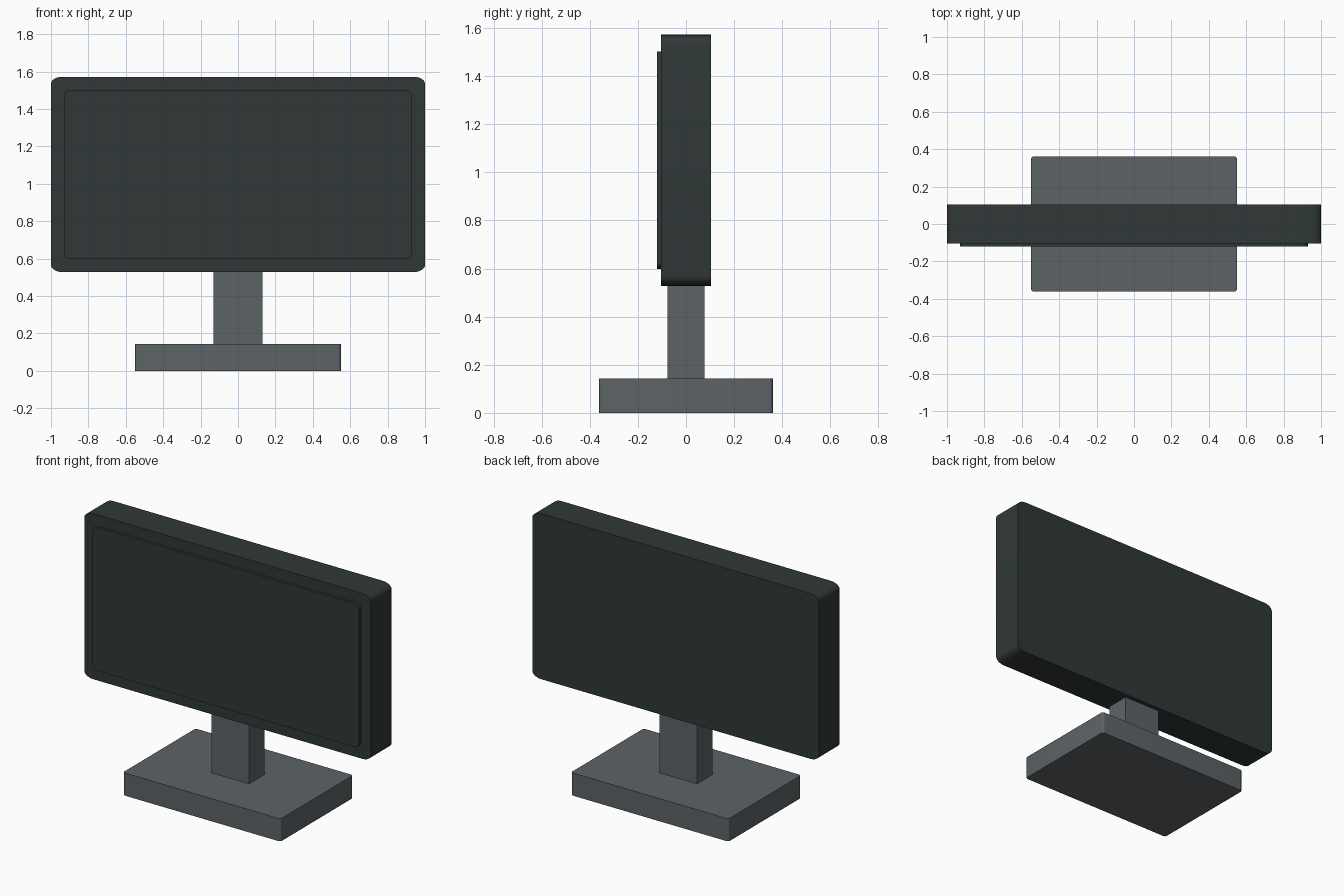
import bpy
import bmesh
from math import sin, cos, pi

cube = bpy.data.objects.get("Cube")
if cube:
    bpy.data.objects.remove(cube, do_unlink=True)


def make_material(name, rgb):
    mat = bpy.data.materials.new(name)
    mat.use_nodes = True
    colour = (*rgb, 1.0)
    mat.diffuse_color = colour
    mat.node_tree.nodes["Principled BSDF"].inputs["Base Color"].default_value = colour
    return mat


def rounded_outline(half_u, half_v, ru, rv, steps=6):
    """Rectangle outline with elliptical corners, counter-clockwise."""
    points = []
    for corner, (su, sv) in enumerate([(1, 1), (-1, 1), (-1, -1), (1, -1)]):
        for i in range(steps + 1):
            a = (corner + i / steps) * pi / 2
            points.append((su * (half_u - ru) + ru * cos(a),
                           sv * (half_v - rv) + rv * sin(a)))
    return points


def rounded_slab(name, outline, to_point, low, high, mat):
    """Extrude an outline from low to high along the axis given by to_point."""
    bm = bmesh.new()
    rings = [[bm.verts.new(to_point(u, v, d)) for u, v in outline] for d in (low, high)]
    bm.faces.new(rings[0])
    bm.faces.new(rings[1])
    n = len(outline)
    for i in range(n):
        j = (i + 1) % n
        bm.faces.new((rings[0][i], rings[0][j], rings[1][j], rings[1][i]))
    bmesh.ops.recalc_face_normals(bm, faces=bm.faces)
    mesh = bpy.data.meshes.new(name)
    bm.to_mesh(mesh)
    bm.free()
    mesh.materials.append(mat)
    obj = bpy.data.objects.new(name, mesh)
    bpy.context.collection.objects.link(obj)
    bpy.ops.object.select_all(action="DESELECT")
    obj.select_set(True)
    bpy.context.view_layer.objects.active = obj
    bpy.ops.object.shade_smooth_by_angle(angle=pi / 6)
    return obj


dark = make_material("dark green grey", (0.029, 0.040, 0.038))
grey = make_material("slate grey", (0.108, 0.126, 0.134))

SCREEN_Z = 1.05


def upright(u, v, d):
    return (u, d, SCREEN_Z + v)


def flat(u, v, d):
    return (u, v, d)


# Housing and raised display panel
rounded_slab("screen_housing", rounded_outline(1.0, 0.522, 0.06, 0.038),
             upright, -0.103, 0.103, dark)
rounded_slab("display_panel", rounded_outline(0.93, 0.452, 0.04, 0.03),
             upright, -0.12, -0.09, dark)

# Stand
rounded_slab("stand_base", rounded_outline(0.55, 0.362, 0.018, 0.014),
             flat, 0.0, 0.143, grey)
bpy.ops.mesh.primitive_cube_add(size=1, location=(0, 0, 0.34))
neck = bpy.context.object
neck.name = "stand_neck"
neck.scale = (0.26, 0.152, 0.42)
neck.data.materials.append(grey)
